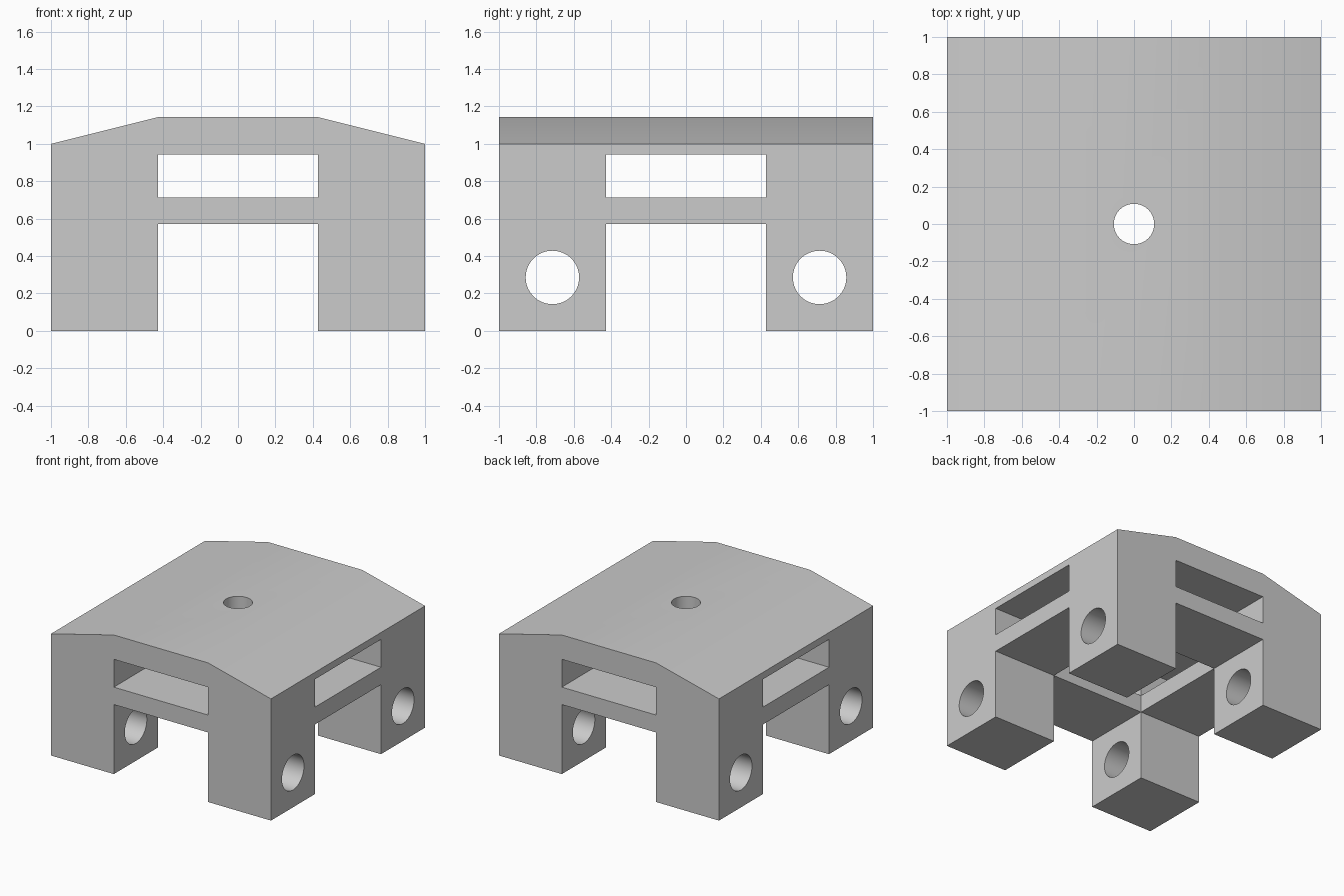
import bpy
import bmesh
from math import radians, pi
from mathutils import Matrix

if "Cube" in bpy.data.objects:
    bpy.data.objects.remove(bpy.data.objects["Cube"], do_unlink=True)

# Main sizes
HALF = 1.0          # half width of the block
GAP = 3 / 7         # half width of the space between legs
BAR_LOW, BAR_TOP = 4 / 7, 5 / 7
CEILING, EAVES, RIDGE = 0.943, 1.0, 1.143

grey = bpy.data.materials.new("plain_grey")
grey.use_nodes = True
grey.diffuse_color = (0.6, 0.6, 0.6, 1)
grey.node_tree.nodes["Principled BSDF"].inputs["Base Color"].default_value = (0.6, 0.6, 0.6, 1)


def make_object(name, bm):
    bmesh.ops.recalc_face_normals(bm, faces=bm.faces[:])
    mesh = bpy.data.meshes.new(name)
    bm.to_mesh(mesh)
    bm.free()
    mesh.materials.append(grey)
    obj = bpy.data.objects.new(name, mesh)
    bpy.context.collection.objects.link(obj)
    return obj


def box(name, hx, hy, z0, z1):
    bm = bmesh.new()
    bmesh.ops.create_cube(bm, size=1)
    for v in bm.verts:
        v.co = (v.co.x * 2 * hx, v.co.y * 2 * hy, z0 + (v.co.z + 0.5) * (z1 - z0))
    return make_object(name, bm)


def cylinder(name, radius, length, matrix):
    bm = bmesh.new()
    bmesh.ops.create_cone(bm, cap_ends=True, segments=64, radius1=radius,
                          radius2=radius, depth=length, matrix=matrix)
    return make_object(name, bm)


def cut(body, cutter):
    cutter.hide_render = True
    mod = body.modifiers.new(cutter.name, 'BOOLEAN')
    mod.operation = 'DIFFERENCE'
    mod.solver = 'EXACT'
    mod.object = cutter
    bpy.ops.object.modifier_apply(modifier=mod.name)
    bpy.data.objects.remove(cutter, do_unlink=True)


# Solid block with a bevelled roof profile, extruded front to back
bm = bmesh.new()
profile = [(-HALF, 0), (HALF, 0), (HALF, EAVES), (GAP, RIDGE), (-GAP, RIDGE), (-HALF, EAVES)]
face = bm.faces.new([bm.verts.new((x, -HALF, z)) for x, z in profile])
extruded = bmesh.ops.extrude_face_region(bm, geom=[face])["geom"]
bmesh.ops.translate(bm, vec=(0, 2 * HALF, 0),
                    verts=[g for g in extruded if isinstance(g, bmesh.types.BMVert)])
body = make_object("roofed_four_leg_block", bm)
bpy.context.view_layer.objects.active = body
body.select_set(True)

# Central well, leaving a square frame of bars between the legs
cut(body, box("central_well", GAP, GAP, -0.2, CEILING))

# Arches under the bars and windows above them, in both directions
for label, z0, z1 in (("arch", -0.2, BAR_LOW), ("window", BAR_TOP, CEILING)):
    cut(body, box(label + "_front_back", GAP, 1.2, z0, z1))
    cut(body, box(label + "_sides", 1.2, GAP, z0, z1))

# Round hole in the roof and cross holes through the legs
cut(body, cylinder("roof_hole", 0.108, 1, Matrix.Translation((0, 0, 1.2))))
for side in (-1, 1):
    place = Matrix.Translation((0, side * BAR_TOP, 2 / 7)) @ Matrix.Rotation(pi / 2, 4, 'Y')
    cut(body, cylinder("leg_hole", 1 / 7, 2.4, place))

bpy.ops.object.shade_smooth_by_angle(angle=radians(30))
